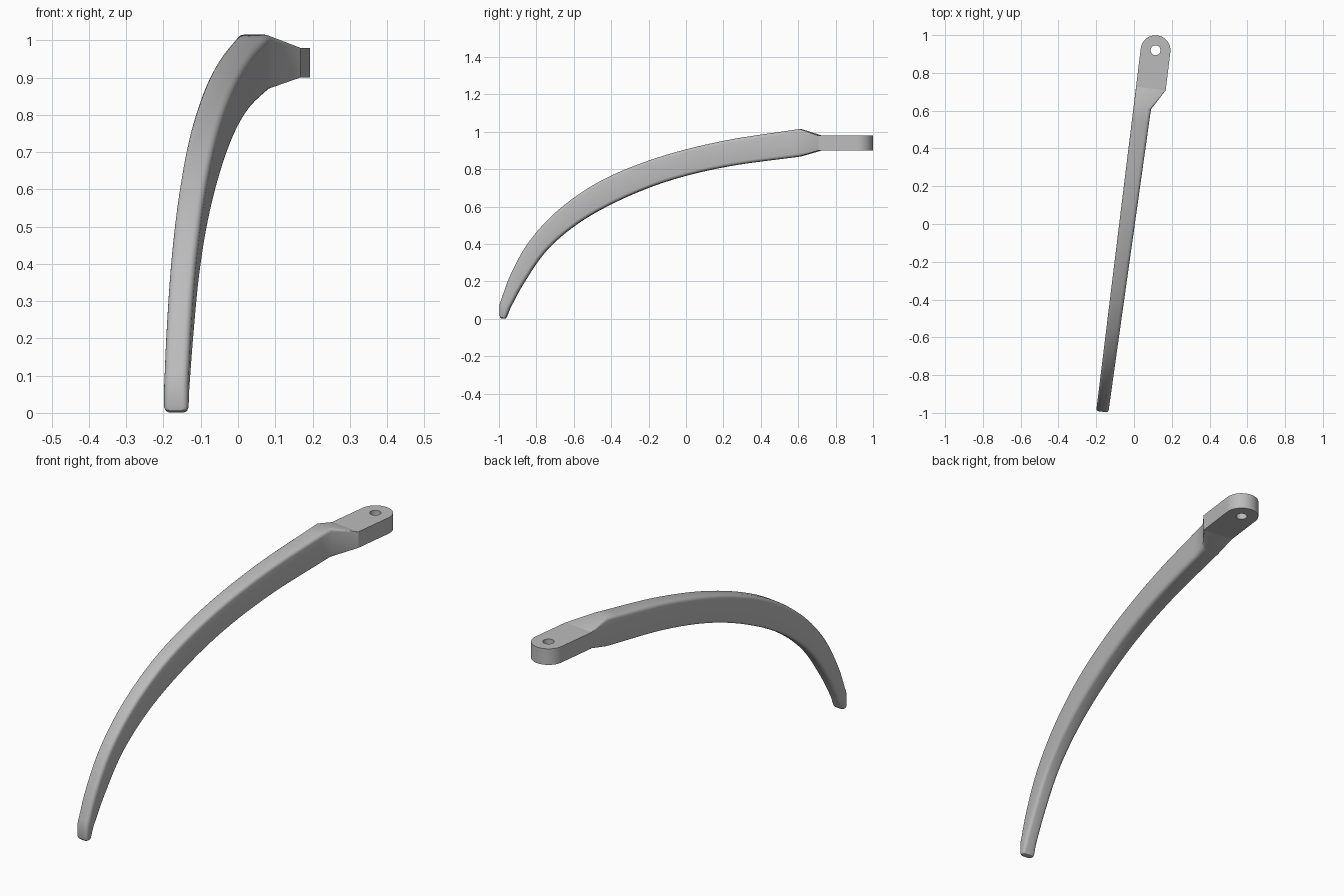
import bpy
import bmesh
from math import sin, cos, pi, atan2, radians
from mathutils import Vector

cube = bpy.data.objects.get("Cube")
if cube:
    bpy.data.objects.remove(cube)

grey = bpy.data.materials.new("plain grey")
grey.use_nodes = True
colour = (0.5, 0.5, 0.5, 1)
grey.diffuse_color = colour
grey.node_tree.nodes["Principled BSDF"].inputs["Base Color"].default_value = colour

# The lever lies along a slightly turned line: s runs along it, w across it
TURN = radians(7)
ALONG = Vector((sin(TURN), cos(TURN), 0))
ACROSS = Vector((cos(TURN), -sin(TURN), 0))
ORIGIN = Vector((-0.2, -0.99, 0))


def place(s, w, z):
    return ORIGIN + ALONG * s + ACROSS * w + Vector((0, 0, z))


def finish(bm, name):
    bmesh.ops.recalc_face_normals(bm, faces=bm.faces)
    mesh = bpy.data.meshes.new(name)
    bm.to_mesh(mesh)
    bm.free()
    mesh.materials.append(grey)
    obj = bpy.data.objects.new(name, mesh)
    bpy.context.collection.objects.link(obj)
    bpy.ops.object.select_all(action='DESELECT')
    obj.select_set(True)
    bpy.context.view_layer.objects.active = obj
    bpy.ops.object.shade_smooth_by_angle(angle=radians(30))
    return obj


def bridge(bm, a, b):
    n = len(a)
    for i in range(n):
        j = (i + 1) % n
        bm.faces.new((a[i], a[j], b[j], b[i]))


def catmull(pts, steps):
    ext = [2 * pts[0] - pts[1]] + pts + [2 * pts[-1] - pts[-2]]
    out = []
    for p0, p1, p2, p3 in zip(ext, ext[1:], ext[2:], ext[3:]):
        for k in range(steps):
            t = k / steps
            out.append(0.5 * (2 * p1 + (p2 - p0) * t
                              + (2 * p0 - 5 * p1 + 4 * p2 - p3) * t * t
                              + (3 * p1 - p0 - 3 * p2 + p3) * t ** 3))
    return out + [pts[-1]]


# Curved blade: paired points on the outer and inner edge (s, z, s, z)
EDGES = [
    (0, .08, .055, .06), (.06, .24, .13, .195), (.16, .415, .25, .365),
    (.32, .585, .42, .51), (.55, .74, .645, .635), (.855, .863, .915, .74),
    (1.21, .952, 1.23, .815), (1.62, 1.015, 1.62, .868),
]
FLARE, EYE_S, EYE_R = 1.73, 1.934, 0.079
EYE_LOW, EYE_HIGH = 0.9, 0.98


def section(bm, edge, w0, w1, radius):
    outer, inner = Vector(edge[:2]), Vector(edge[2:])
    thick = (outer - inner).length
    up = (outer - inner) / thick
    r = min(radius, thick * 0.36)
    ring = []
    corners = [(w1 - r, thick - r), (w0 + r, thick - r), (w0 + r, r), (w1 - r, r)]
    for quarter, (cw, ct) in enumerate(corners):
        for k in range(5):
            a = (quarter + k / 4) * pi / 2
            p = inner + up * (ct + r * sin(a))
            ring.append(bm.verts.new(place(p.x, cw + r * cos(a), p.y)))
    return ring


bm = bmesh.new()
rings = [
    section(bm, (.008, .002, .025, .001), .012, .053, .006),
    section(bm, (.002, .008, .031, .004), .004, .061, .012),
    section(bm, (0, .018, .036, .013), 0, .065, .016),
]
for e in catmull([Vector(p) for p in EDGES], 6):
    rings.append(section(bm, e, 0, .065 + .028 * max(e[0], 0) / 1.62, .017))
rings.append(section(bm, (FLARE, EYE_HIGH, FLARE, EYE_LOW), 0, 2 * EYE_R, .001))
for a, b in zip(rings, rings[1:]):
    bridge(bm, a, b)
bm.faces.new(rings[0])
bm.faces.new(rings[-1])
finish(bm, "curved_blade")

# Mounting eye: a flat lug with a round end and a through hole
bm = bmesh.new()
length = EYE_S - FLARE
corner = atan2(EYE_R, -length)
angles = sorted([2 * pi * k / 48 for k in range(48)] + [corner, 2 * pi - corner])
loops = {"out_low": [], "out_high": [], "hole_low": [], "hole_high": []}
for a in angles:
    c, s = cos(a), sin(a)
    reach = EYE_R
    if c < -1e-6:
        reach = min(length / -c, EYE_R / max(abs(s), 1e-6))
    for name, dist in (("out", reach), ("hole", 0.026)):
        for level, z in (("low", EYE_LOW), ("high", EYE_HIGH)):
            loops[name + "_" + level].append(
                bm.verts.new(place(EYE_S + dist * c, EYE_R + dist * s, z)))
order = ["out_low", "out_high", "hole_high", "hole_low"]
for i, name in enumerate(order):
    bridge(bm, loops[name], loops[order[(i + 1) % 4]])
finish(bm, "mounting_eye")
